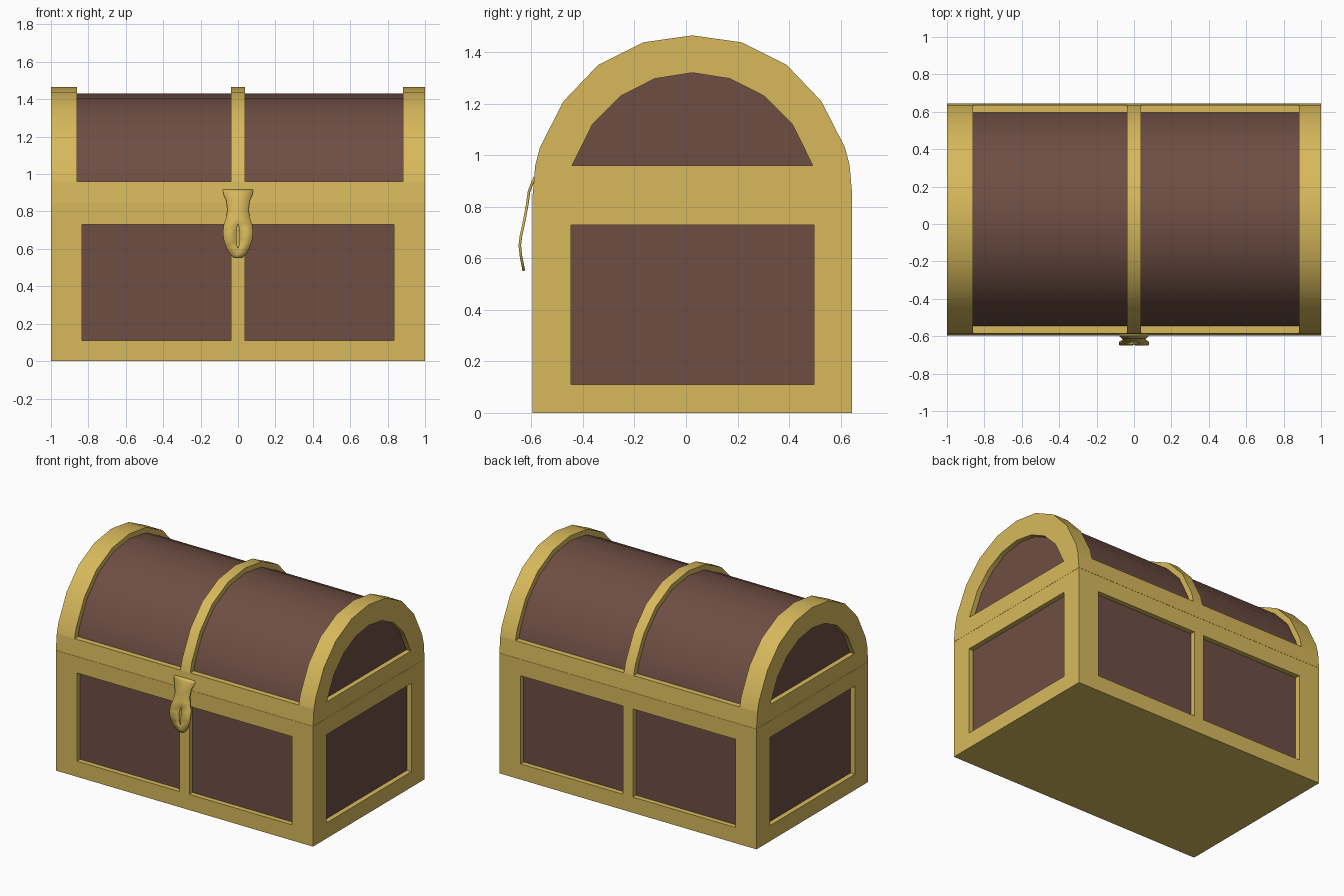
import bpy, bmesh, math

if "Cube" in bpy.data.objects:
    bpy.data.objects.remove(bpy.data.objects["Cube"])

CY = 0.025          # centre of the chest body in y (the latch sticks out in front)
HW = 0.62           # half depth of the body
DEPTH = 0.035       # how far the wood panels sit behind the metal


def material(name, rgb):
    m = bpy.data.materials.new(name)
    m.diffuse_color = (*rgb, 1)
    m.use_nodes = True
    m.node_tree.nodes["Principled BSDF"].inputs["Base Color"].default_value = m.diffuse_color
    return m


GOLD = material("gold metal", (0.68, 0.485, 0.105))
WOOD = material("brown wood", (0.156, 0.076, 0.056))


def finish(bm, name, *mats):
    bmesh.ops.recalc_face_normals(bm, faces=bm.faces)
    me = bpy.data.meshes.new(name)
    bm.to_mesh(me)
    bm.free()
    ob = bpy.data.objects.new(name, me)
    bpy.context.collection.objects.link(ob)
    for m in mats:
        me.materials.append(m)
    bpy.ops.object.select_all(action='DESELECT')
    bpy.context.view_layer.objects.active = ob
    ob.select_set(True)
    bpy.ops.object.shade_smooth_by_angle(angle=math.radians(32))
    return ob


def prism(name, outline, x0, x1, mat):
    """Extrude a (y, z) outline along x."""
    bm = bmesh.new()
    face = bm.faces.new([bm.verts.new((x0, y + CY, z)) for y, z in outline])
    ext = bmesh.ops.extrude_face_region(bm, geom=[face])["geom"]
    verts = [v for v in ext if isinstance(v, bmesh.types.BMVert)]
    bmesh.ops.translate(bm, verts=verts, vec=(x1 - x0, 0, 0))
    return finish(bm, name, mat)


def arch(half):
    """Mirror a half profile (ends at y = 0) into a full arch."""
    return [(-y, z) for y, z in half] + half[-2::-1]


# Chest base: box cut along the panel edges, panels pushed in
bm = bmesh.new()
bmesh.ops.create_cube(bm, size=1)
for v in bm.verts:
    v.co = (v.co.x * 2, v.co.y * 2 * HW + CY, (v.co.z + 0.5) * 0.845)
PX, MX, PY = 0.835, 0.038, 0.472
cuts = [((x, 0, 0), (1, 0, 0)) for x in (-PX, -MX, MX, PX)]
cuts += [((0, CY + y, 0), (0, 1, 0)) for y in (-PY, PY)]
cuts += [((0, 0, z), (0, 0, 1)) for z in (0.11, 0.73)]
for co, no in cuts:
    bmesh.ops.bisect_plane(bm, geom=bm.verts[:] + bm.edges[:] + bm.faces[:],
                           plane_co=co, plane_no=no)
bm.normal_update()
panels = []
for f in bm.faces:
    c, n = f.calc_center_median(), f.normal
    if not 0.11 < c.z < 0.73:
        continue
    if (abs(n.y) > 0.9 and MX < abs(c.x) < PX) or \
       (abs(n.x) > 0.9 and abs(c.y - CY) < PY):
        panels.append(f)
bmesh.ops.inset_individual(bm, faces=panels, thickness=0, depth=-DEPTH)
for f in panels:
    f.material_index = 1
finish(bm, "chest_base", GOLD, WOOD)

# Lid profiles: outer metal arch, wood barrel, and arched end panel
outer = arch([(0.61, 0.96), (0.592, 1.03), (0.5, 1.21), (0.366, 1.35),
              (0.19, 1.438), (0, 1.465)])
barrel = arch([(0.572, 0.955), (0.555, 1.02), (0.472, 1.186), (0.345, 1.318),
               (0.18, 1.403), (0, 1.43)])
window = arch([(0.467, 0.96), (0.388, 1.12), (0.278, 1.23), (0.146, 1.297),
               (0, 1.32)])

prism("lid_barrel", barrel, -1 + DEPTH, 1 - DEPTH, WOOD)
prism("lid_rail", [(-HW, 0.846), (-0.61, 0.96), (0.61, 0.96), (HW, 0.846)],
      -1, 1, GOLD)
prism("lid_left_band", outer + window[::-1], -1, -0.862, GOLD)
prism("lid_right_band", outer + window[::-1], 0.882, 1, GOLD)
prism("lid_middle_band", outer + window[::-1], -MX, MX, GOLD)

# Latch: curved plate with a narrow keyhole slit; rows are z, half width, y, slit half width
rows = [(0.917, 0.08, -0.592, 0.003), (0.895, 0.078, -0.601, 0.003),
        (0.86, 0.063, -0.614, 0.003), (0.81, 0.056, -0.621, 0.003),
        (0.765, 0.064, -0.629, 0.003), (0.73, 0.076, -0.636, 0.003),
        (0.69, 0.081, -0.645, 0.008), (0.65, 0.077, -0.65, 0.008),
        (0.605, 0.062, -0.645, 0.003), (0.57, 0.042, -0.638, 0.003),
        (0.55, 0.02, -0.634, 0.003)]
bm = bmesh.new()
grid = [[bm.verts.new((x, y, z)) for x in (-w, -k, k, w)] for z, w, y, k in rows]
for i in range(len(rows) - 1):
    for j in range(3):
        if j == 1 and 5 <= i < 8:
            continue            # keyhole opening
        a, b = grid[i], grid[i + 1]
        bm.faces.new((b[j], b[j + 1], a[j + 1], a[j]))
bm.normal_update()
latch = finish(bm, "latch", GOLD)
if latch.data.polygons[0].normal.y > 0:
    latch.data.flip_normals()
mod = latch.modifiers.new("thickness", 'SOLIDIFY')
mod.thickness = 0.01
mod.offset = -1
